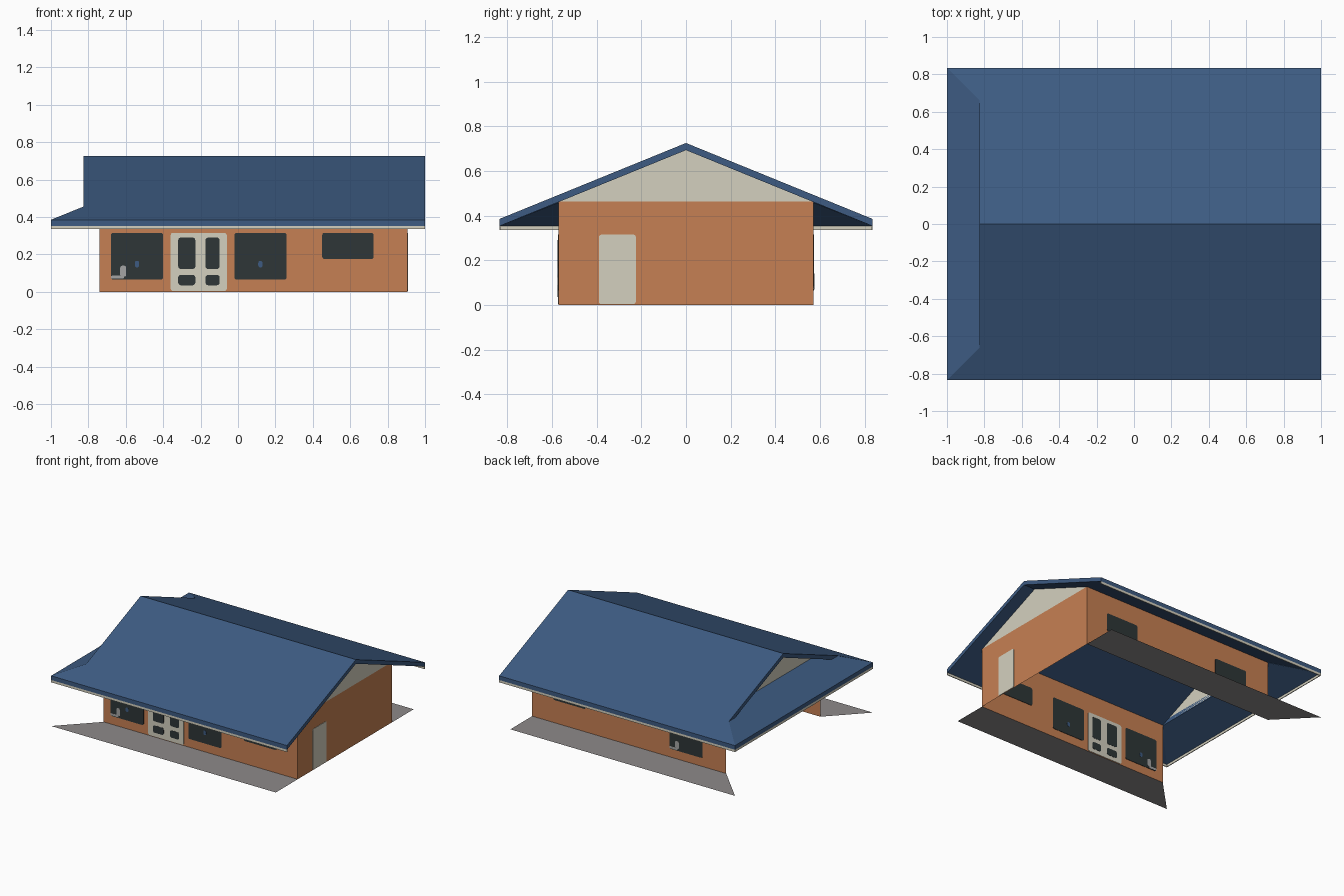
import bpy, bmesh, math
from mathutils import Vector

if "Cube" in bpy.data.objects:
    bpy.data.objects.remove(bpy.data.objects["Cube"])


def lin(c):
    c /= 255
    return c / 12.92 if c <= 0.04045 else ((c + 0.055) / 1.055) ** 2.4


def material(name, r, g, b):
    m = bpy.data.materials.new(name)
    m.diffuse_color = (lin(r), lin(g), lin(b), 1)
    m.use_nodes = True
    m.node_tree.nodes["Principled BSDF"].inputs["Base Color"].default_value = m.diffuse_color
    return m


BLUE = material("roof_blue", 61, 91, 130)
ORANGE = material("wall_orange", 198, 128, 83)
CREAM = material("cream_trim", 212, 208, 191)
GLASS = material("dark_glass", 46, 54, 55)
GREY = material("paving_grey", 142, 138, 138)
PALE = material("pale_grey", 165, 165, 165)

# Main measurements
XL, XR, WY = -0.74, 0.905, 0.57        # walls
EY, EZ, RZ = 0.835, 0.385, 0.725       # eaves and ridge
SLOPE = (RZ - EZ) / EY
THICK = 0.032
HIP_X = -0.825                         # where the upper left roof edge ends


def roof_z(y):
    return RZ - SLOPE * abs(y)


def sheet(name, pts, mat, normal, drop=None):
    """One polygon facing `normal`; with `drop` it becomes a solid slab."""
    bm = bmesh.new()
    f = bm.faces.new([bm.verts.new(p) for p in pts])
    f.normal_update()
    if f.normal.dot(Vector(normal)) < 0:
        f.normal_flip()
    if drop:
        res = bmesh.ops.extrude_face_region(bm, geom=[f], use_keep_orig=True)
        vs = [g for g in res["geom"] if isinstance(g, bmesh.types.BMVert)]
        bmesh.ops.translate(bm, verts=vs, vec=drop)
        bmesh.ops.recalc_face_normals(bm, faces=bm.faces[:])
    me = bpy.data.meshes.new(name)
    bm.to_mesh(me)
    bm.free()
    me.materials.append(mat)
    ob = bpy.data.objects.new(name, me)
    bpy.context.collection.objects.link(ob)
    return ob


def plate(name, axis, pos, u0, u1, v0, v1, mat, r=0.012, t=0.006):
    """Thin rounded plate straddling a wall, so it shows on both sides."""
    pts = []
    for cu, cv, a0 in ((u1 - r, v1 - r, 0), (u0 + r, v1 - r, 90),
                       (u0 + r, v0 + r, 180), (u1 - r, v0 + r, 270)):
        for k in range(4):
            a = math.radians(a0 + 30 * k)
            u, v = cu + r * math.cos(a), cv + r * math.sin(a)
            pts.append((u, pos - t / 2, v) if axis == "y" else (pos - t / 2, u, v))
    drop = (0, t, 0) if axis == "y" else (t, 0, 0)
    return sheet(name, pts, mat, drop, drop)


def board(name, x0, x1, y0, y1, z0, z1, mat):
    return sheet(name, [(x0, y0, z1), (x1, y0, z1), (x1, y1, z1), (x0, y1, z1)],
                 mat, (0, 0, 1), (0, 0, z0 - z1))


wall_top = roof_z(WY) - THICK + 0.002
drop = (0, 0, -THICK)
for s, side in ((-1, "front"), (1, "back")):
    # Long wall
    sheet(side + "_wall", [(XL, s * WY, 0), (XR, s * WY, 0),
                           (XR, s * WY, wall_top), (XL, s * WY, wall_top)],
          ORANGE, (0, s, 0))
    # Main roof slope with its lower corner running out over the left skirt
    hip_y = EY - (HIP_X + 1)
    sheet(side + "_roof_slope",
          [(1, s * EY, EZ), (1, 0, RZ), (HIP_X, 0, RZ),
           (HIP_X, s * hip_y, roof_z(hip_y)), (-1, s * EY, EZ)],
          BLUE, (0, 0, 1), drop)
    # Cream board under the eaves
    board(side + "_eaves_board", -1, 1, s * EY, s * (EY - 0.006),
          0.335, EZ - THICK, CREAM)
    # Paving strip, mitred at the left end
    sheet(side + "_paving", [(-1, s * EY, 0), (XR, s * EY, 0),
                             (XR, s * WY, 0), (XL, s * WY, 0)], GREY, (0, 0, 1))
    # Small high window, the same on both long walls
    plate(side + "_small_window", "y", s * WY, 0.45, 0.725, 0.175, 0.315, GLASS)

# Right wall
sheet("right_wall", [(XR, -WY, 0), (XR, WY, 0), (XR, WY, wall_top),
                     (XR, -WY, wall_top)], ORANGE, (1, 0, 0))

# Gables at both ends
for name, x, d in (("right_gable", XR, 1), ("left_gable", XL, -1)):
    sheet(name, [(x, -WY, wall_top), (x, WY, wall_top), (x, 0, RZ - THICK + 0.002)],
          CREAM, (d, 0, 0))

# Left skirt roof, rising to the foot of the gable
sy = EY - (XL + 1)
sheet("left_skirt_roof", [(-1, -EY, EZ), (-1, EY, EZ),
                          (XL, sy, roof_z(sy) - 0.002), (XL, -sy, roof_z(sy) - 0.002)],
      BLUE, (0, 0, 1), drop)
board("left_eaves_board", -1, -0.994, -EY, EY, 0.335, EZ - THICK, CREAM)

# Large windows
plate("front_left_window", "y", -WY, -0.68, -0.40, 0.065, 0.315, GLASS)
plate("front_middle_window", "y", -WY, -0.02, 0.26, 0.065, 0.315, GLASS)
plate("back_window", "y", WY, -0.54, -0.26, 0.065, 0.315, GLASS)

# Pale ornament low in two of the windows
for s, x, d in ((-1, -0.68, 1), (1, -0.26, -1)):
    a, b = sorted((x + 0.05 * d, x + 0.082 * d))
    plate("window_ornament", "y", s * WY, a, b, 0.08, 0.14, PALE, 0.012, 0.008)
    a, b = sorted((x, x + 0.07 * d))
    plate("window_ornament_base", "y", s * WY, a, b, 0.07, 0.086, PALE, 0.006, 0.008)

# Blue spots on the front windows
for x in (-0.54, 0.12):
    plate("window_spot", "y", -WY, x - 0.012, x + 0.012, 0.13, 0.165, BLUE, 0.011, 0.008)

# Double door with four panes
plate("front_double_door", "y", -WY, -0.36, -0.06, 0.004, 0.315, CREAM)
for u0, u1 in ((-0.32, -0.228), (-0.174, -0.098)):
    for v0, v1 in ((0.122, 0.29), (0.035, 0.09)):
        plate("door_pane", "y", -WY, u0, u1, v0, v1, GLASS, 0.014, 0.009)

# Side door
plate("side_door", "x", XR, -0.39, -0.224, 0.004, 0.315, CREAM)
